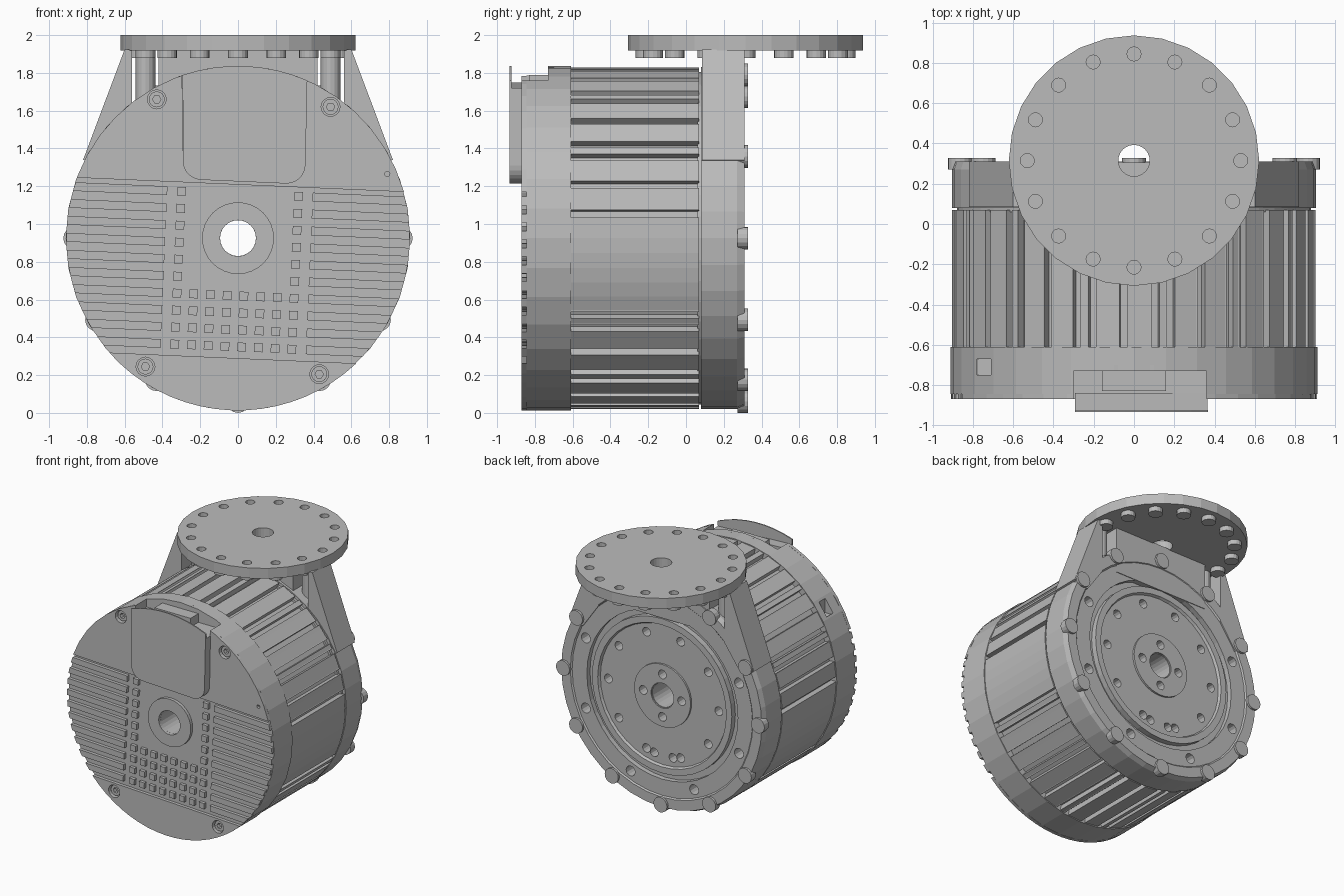
import bpy, bmesh, math
from math import sin, cos, pi, radians, sqrt

cube = bpy.data.objects.get("Cube")
if cube:
    bpy.data.objects.remove(cube)

CZ = 0.925          # height of the motor axis
R = 0.912           # outer radius of the motor
DISC_Y = 0.315      # centre of the top disc
TILT = radians(-2.5)

grey = bpy.data.materials.new("machined grey")
grey.use_nodes = True
grey.diffuse_color = (0.5, 0.5, 0.5, 1)
grey.node_tree.nodes["Principled BSDF"].inputs["Base Color"].default_value = (0.5, 0.5, 0.5, 1)


def finish(name, bm):
    bmesh.ops.recalc_face_normals(bm, faces=bm.faces)
    mesh = bpy.data.meshes.new(name)
    bm.to_mesh(mesh)
    bm.free()
    mesh.materials.append(grey)
    obj = bpy.data.objects.new(name, mesh)
    bpy.context.collection.objects.link(obj)
    return obj


def solids(name, parts):
    """One object from prisms: (outline, start, end, axis)."""
    bm = bmesh.new()
    for pts, a, b, axis in parts:
        def ring(d):
            return [bm.verts.new((u, d, v) if axis == "y" else (u, v, d)) for u, v in pts]
        lo, hi = ring(a), ring(b)
        bm.faces.new(lo)
        bm.faces.new(hi[::-1])
        for i in range(len(pts)):
            j = (i + 1) % len(pts)
            bm.faces.new((lo[i], hi[i], hi[j], lo[j]))
    return finish(name, bm)


def lathe(name, profile, n):
    """Closed profile of (radius, y) turned around the motor axis."""
    bm = bmesh.new()
    rings = [[bm.verts.new((r * cos(2 * pi * k / n), y, CZ + r * sin(2 * pi * k / n)))
              for r, y in profile] for k in range(n)]
    m = len(profile)
    for k in range(n):
        a, b = rings[k], rings[(k + 1) % n]
        for i in range(m):
            j = (i + 1) % m
            bm.faces.new((a[i], a[j], b[j], b[i]))
    return finish(name, bm)


def cut(obj, parts):
    cutter = solids("cutter", parts)
    cutter.hide_render = True
    mod = obj.modifiers.new("cut", "BOOLEAN")
    mod.operation, mod.solver, mod.object = "DIFFERENCE", "EXACT", cutter
    bpy.context.view_layer.objects.active = obj
    bpy.ops.object.modifier_apply(modifier=mod.name)
    bpy.data.objects.remove(cutter)


def circle(u, v, r, n=16):
    return [(u + r * cos(2 * pi * k / n), v + r * sin(2 * pi * k / n)) for k in range(n)]


def box(u0, u1, v0, v1):
    return [(u0, v0), (u1, v0), (u1, v1), (u0, v1)]


def polar(r, n, u=0, v=CZ, start=0):
    return [(u + r * cos(start + 2 * pi * k / n), v + r * sin(start + 2 * pi * k / n)) for k in range(n)]


def tilt(pts):
    """Turn an outline given about the axis into the cover's slanted layout."""
    c, s = cos(TILT), sin(TILT)
    return [(x * c - z * s, CZ + x * s + z * c) for x, z in pts]


def segment(z, sign):
    """Outline of the circle segment above (sign 1) or below (-1) a chord."""
    a = math.asin(sign * z / R)
    return [(R * cos(a + (pi - 2 * a) * k / 18), sign * R * sin(a + (pi - 2 * a) * k / 18))
            for k in range(19)]


# Finned motor body: grooves in groups, plain on the lower flanks
outline = []
STEP = radians(5)
for k in range(72):
    a = k * STEP
    side = math.degrees(math.asin(sin(a)))
    plain = -27 < side < 4
    outline.append((R * 0.99 * cos(a), CZ + R * 0.99 * sin(a)))
    if not plain and k % 5 not in (2, 4):
        for t, r in ((0.4, 0.905), (0.4, 0.86), (0.9, 0.86), (0.9, 0.905)):
            outline.append((r * cos(a + t * STEP), CZ + r * sin(a + t * STEP)))
body = solids("finned_body", [(outline, -0.615, 0.07, "y")])
cut(body, [(circle(0, CZ, 0.095, 24), -1, 1, "y")])
lathe("body_seam", [(0.6, 0.06), (0.88, 0.06), (0.88, 0.09), (0.6, 0.09)], 48)

# Front cover with a recessed slanted band
cover = solids("front_cover", [(circle(0, CZ, R, 36), -0.845, -0.61, "y")])
screws = [(-0.43, 1.66), (0.49, 1.62), (-0.49, 0.245), (0.43, 0.205)]
drill = [(circle(x, z, 0.05), -1, -0.8, "y") for x, z in screws]
drill += [(circle(0, CZ, 0.095, 24), -1, 0, "y"),
          (circle(0.79, 1.265, 0.014, 8), -1, -0.8, "y"),
          (box(-0.3, 0.36, 1.72, 2), -1, -0.73, "y"),
          (box(-0.78, -0.71, 1.38, 1.6), -0.75, -0.67, "y")]
cut(cover, drill)
for name, z, sign in (("upper_cover_face", 0.283, 1), ("lower_cover_face", -0.635, -1)):
    face = solids(name, [(tilt(segment(z, sign)), -0.87, -0.844, "y")])
    cut(face, drill)
lathe("front_boss", [(0.095, -0.87), (0.19, -0.87), (0.19, -0.84), (0.095, -0.84)], 32)
lathe("bore_sleeve", [(0.095, -0.8), (0.12, -0.8), (0.12, 0.29), (0.095, 0.29)], 24)

# Cooling slats and square studs
slats, studs = [], []
H = 0.023
for row in range(10):
    z = 0.235 - 0.09 * row
    for s in (-1, 1):
        a, b = (sqrt(R * R - e * e) - 0.003 for e in (z - H, z + H))
        slats.append((tilt([(s * 0.385, z - H), (s * a, z - H), (s * b, z + H), (s * 0.385, z + H)]),
                      -0.87, -0.844, "y"))
    for col in range(8):
        if row > 5 or col in (0, 7):
            x = -0.31 + 0.0886 * col
            studs.append((tilt(box(x - H, x + H, z - H, z + H)), -0.87, -0.844, "y"))
solids("cooling_slats", slats)
solids("square_studs", studs)

# Cover screws
for x, z in screws:
    screw = solids("cover_screw", [(circle(x, z, 0.042), -0.85, -0.79, "y")])
    cut(screw, [(circle(x, z, 0.022, 6), -1, -0.82, "y")])

# Connector housing: rounded front panel, thin upper lip and plug
def housing(top):
    pts = []
    for cx, a0 in ((-0.21, pi), (0.24, 1.5 * pi)):
        pts += [(cx + 0.1 * cos(a0 + k * pi / 12), 0.4 + 0.1 * sin(a0 + k * pi / 12)) for k in range(7)]
    for k in range(9):
        x = 0.33 - 0.66 * k / 8
        pts.append((x, min(top, sqrt(R * R - x * x))))
    return tilt(pts)


solids("connector_housing", [(housing(0.81), -0.925, -0.84, "y")])
solids("connector_lip", [(housing(1), -0.935, -0.925, "y")])
solids("connector_plug", [(box(-0.16, 0.16, 1.7, 1.79), -0.83, -0.72, "y"),
                          (box(-0.1, 0.1, 1.7, 1.83), -0.73, -0.70, "y")])

# Rear flange with stepped output face
flange = lathe("rear_flange", [
    (0.1, 0.08), (0.905, 0.08), (0.905, 0.27), (0.89, 0.31), (0.81, 0.31), (0.80, 0.30),
    (0.67, 0.30), (0.67, 0.26), (0.62, 0.26), (0.62, 0.305), (0.57, 0.305), (0.56, 0.285),
    (0.25, 0.285), (0.25, 0.30), (0.1, 0.30)], 40)
holes = [(circle(x, z, 0.035, 12), 0.2, 0.4, "y")
         for x, z in polar(0.49, 10) + polar(0.17, 4) + polar(0.49, 1, start=-pi / 2)
         + polar(0.49, 1, start=-pi / 2 + 0.17) + polar(0.49, 1, start=-pi / 2 - 0.17)
         if abs(x) > 0.01 or abs(z - CZ) < 0.3]
holes += [(circle(x, z, 0.04, 12), 0.2, 0.4, "y") for x, z in polar(0.735, 8, start=pi / 8)]
cut(flange, holes)
solids("flange_bolts", [(circle(x, z, 0.06), 0.272, 0.327, "y") for x, z in polar(0.865, 12)])

# Bracket: central web, slanted side gussets and tie posts
solids("bracket_web", [(box(-0.42, 0.42, 1.55, 1.925), 0.1, 0.305, "y")])
for s in (-1, 1):
    solids("bracket_gusset", [([(s * 0.56, 1.925), (s * 0.6, 1.925), (s * 0.82, 1.34),
                               (s * 0.7, 1.3), (s * 0.56, 1.5)], 0.085, 0.31, "y")])
    solids("tie_post", [(circle(s * 0.49, 0.2, 0.052), 1.6, 1.925, "z")])

# Top mounting disc with bolt circle
disc = solids("mounting_disc", [(circle(0, DISC_Y, 0.622, 28), 1.918, 2.0, "z")])
ring = polar(0.53, 16, 0, DISC_Y)
cut(disc, [(circle(x, y, 0.035, 12), 1.95, 2.1, "z") for x, y in ring]
    + [(circle(0, DISC_Y, 0.078, 24), 1.8, 2.1, "z")])
solids("disc_bosses", [(circle(x, y, 0.052), 1.88, 1.922, "z") for x, y in ring])
